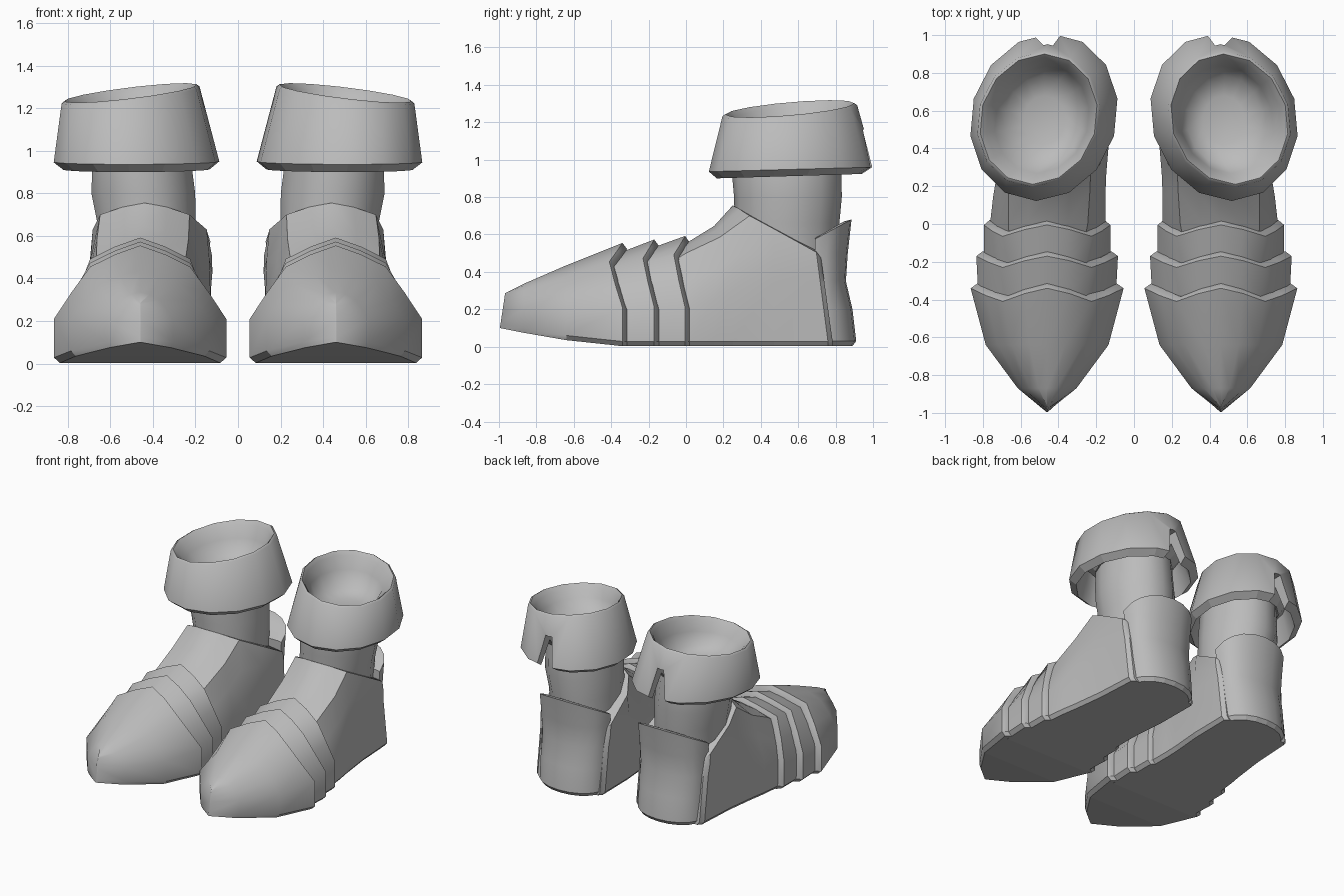
import bpy, bmesh, math

if "Cube" in bpy.data.objects:
    bpy.data.objects.remove(bpy.data.objects["Cube"], do_unlink=True)

grey = bpy.data.materials.new("plain grey")
grey.use_nodes = True
grey.diffuse_color = (0.5, 0.5, 0.5, 1)
grey.node_tree.nodes["Principled BSDF"].inputs["Base Color"].default_value = (0.5, 0.5, 0.5, 1)


def loft(name, rings):
    """Closed solid through equal-sized rings of points, capped at both ends."""
    bm = bmesh.new()
    loops = [[bm.verts.new(p) for p in ring] for ring in rings]
    n = len(loops[0])
    for a, b in zip(loops, loops[1:]):
        for i in range(n):
            j = (i + 1) % n
            bm.faces.new((a[i], a[j], b[j], b[i]))
    bm.faces.new(loops[0])
    bm.faces.new(loops[-1])
    bmesh.ops.recalc_face_normals(bm, faces=bm.faces)
    mesh = bpy.data.meshes.new(name)
    bm.to_mesh(mesh)
    bm.free()
    mesh.materials.append(grey)
    obj = bpy.data.objects.new(name, mesh)
    bpy.context.collection.objects.link(obj)
    return obj


def activate(obj):
    bpy.ops.object.select_all(action='DESELECT')
    obj.select_set(True)
    bpy.context.view_layer.objects.active = obj


def finish(obj, angle=40):
    """Smooth shading with crisp edges and a flat sole, mirrored for the other foot."""
    activate(obj)
    bpy.ops.object.shade_smooth_by_angle(angle=math.radians(angle))
    for face in obj.data.polygons:
        if face.normal.z < -0.5:
            face.use_smooth = False
    obj.modifiers.new("other_foot", 'MIRROR')


def arch(y, w, zb, zs, ws, zm, zt, sweep=0.0, cx=0.46):
    """Arched foot section: sole, side, shoulder and ridge; sweep pulls the shoulder forward."""
    half = [(w * 0.93, y, zb), (w, y, zb + 0.025), (w, y, zs),
            ((w + ws) / 2 + 0.004, y - sweep * 0.55, (zs + zm) / 2),
            (ws, y - sweep, zm), (ws * 0.5, y - sweep * 0.4, (zm + zt) / 2 + 0.008)]
    right = [(cx + x, a, b) for x, a, b in half]
    left = [(cx - x, a, b) for x, a, b in reversed(half)]
    return right + [(cx, y, zt)] + left


def lip(ring, cx=0.46):
    """Recessed rear edge of a plate; the sole stays level."""
    return [(cx + (x - cx) * 0.91, y + 0.025, z * 0.94 if z > 0.05 else z) for x, y, z in ring]


def oval(cx, cy, rx, ry, z, tilt_x=0.0, tilt_y=0.0, skew=0.0, n=14):
    ring = []
    for i in range(n):
        a = math.tau * (i + 0.5) / n
        c, s = math.cos(a), math.sin(a)
        ring.append((cx + rx * c - skew * ry * s, cy + ry * s, z + tilt_x * c + tilt_y * s))
    return ring


# Toe cap, drawn to a narrow upright tip
toe_tip = [(x, y + 0.15 * (z - 0.1), z)
           for x, y, z in arch(-0.995, 0.004, 0.10, 0.2, 0.002, 0.27, 0.285)]
toe_back = arch(-0.34, 0.405, 0.003, 0.21, 0.235, 0.455, 0.555, 0.07)
finish(loft("toe_cap", [
    toe_tip,
    arch(-0.87, 0.155, 0.075, 0.205, 0.09, 0.30, 0.335),
    arch(-0.64, 0.325, 0.035, 0.21, 0.19, 0.375, 0.435),
    toe_back, lip(toe_back)]), 56)

# Two overlapping instep plates
for name, y0, y1, w0, w1, z0, z1 in (
        ("front_instep_plate", -0.36, -0.17, 0.365, 0.375, 0.50, 0.573),
        ("rear_instep_plate", -0.19, -0.005, 0.335, 0.335, 0.525, 0.592)):
    back = arch(y1, w1, 0.003, 0.21, 0.235, z1 - 0.1, z1, 0.06)
    finish(loft(name, [arch(y0, w0, 0.003, 0.2, 0.2, z0 - 0.08, z0, 0.05),
                       back, lip(back)]), 50)

# Foot shell, rising to a slanted ankle rim
shell_back = arch(0.72, 0.278, 0.003, 0.35, 0.283, 0.505, 0.53, cx=0.405)
shell_back = [(x, y + 0.04 - 0.13 * max(z - 0.02, 0), z) for x, y, z in shell_back]
finish(loft("foot_shell", [
    arch(-0.05, 0.30, 0.003, 0.20, 0.20, 0.45, 0.53, 0.03),
    arch(0.02, 0.305, 0.003, 0.21, 0.21, 0.50, 0.565, 0.02, 0.455),
    arch(0.15, 0.297, 0.003, 0.25, 0.215, 0.585, 0.645, -0.03, 0.448),
    arch(0.25, 0.29, 0.003, 0.30, 0.21, 0.70, 0.755, -0.09, 0.438),
    arch(0.47, 0.285, 0.003, 0.35, 0.268, 0.63, 0.64, 0, 0.415),
    shell_back, lip(shell_back, 0.405)]), 42)


# Rounded heel guard
def heel_ring(yb, z, w=0.258, slope=0.0, y0=0.69):
    ring = []
    for i in range(11):
        a = math.pi * i / 10
        c, s = math.cos(a), math.sin(a)
        x = math.copysign(abs(c) ** 0.95, c) * w
        t = max(s, 0) ** 0.88
        ring.append((0.4 + x, y0 + (yb - y0) * t, z + slope * t))
    return ring


finish(loft("heel_guard", [
    heel_ring(0.89, 0.003, 0.24), heel_ring(0.91, 0.03), heel_ring(0.89, 0.2),
    heel_ring(0.855, 0.35), heel_ring(0.865, 0.5, 0.265),
    heel_ring(0.885, 0.575, 0.27, 0.105), heel_ring(0.845, 0.58, 0.24, 0.09),
    heel_ring(0.80, 0.575, 0.22, 0.07)]))

# Ankle shaft
finish(loft("ankle_shaft", [
    oval(0.42, 0.54, 0.23, 0.27, 0.4), oval(0.43, 0.54, 0.237, 0.28, 0.66),
    oval(0.445, 0.545, 0.25, 0.288, 0.8), oval(0.45, 0.54, 0.242, 0.292, 0.9),
    oval(0.455, 0.54, 0.235, 0.285, 1.04)]))

# Flared cuff, slightly turned in, with a bowl-shaped opening and a hollow underside
skew = 0.09
cuff = loft("cuff", [
    oval(0.475, 0.55, 0.11, 0.13, 1.055), oval(0.48, 0.55, 0.2, 0.235, 1.09),
    oval(0.488, 0.553, 0.25, 0.285, 1.175, -0.02, 0.015, skew),
    oval(0.498, 0.555, 0.285, 0.32, 1.245, -0.035, 0.03, skew),
    oval(0.505, 0.555, 0.31, 0.345, 1.272, -0.035, 0.03, skew),
    oval(0.505, 0.555, 0.325, 0.36, 1.262, -0.035, 0.03, skew),
    oval(0.477, 0.565, 0.39, 0.443, 0.948, 0, 0.012, skew),
    oval(0.475, 0.56, 0.345, 0.395, 0.912, 0, 0.012, skew),
    oval(0.48, 0.555, 0.295, 0.335, 1.1, 0, 0, skew), oval(0.475, 0.55, 0.23, 0.27, 1.02)])

# Tapered notch at the rear of the cuff
notch = [(-0.085, 0.85), (0.085, 0.85), (0.025, 1.16), (-0.025, 1.16)]
cutter = loft("notch_cutter", [[(0.455 + x, y, z) for x, z in notch] for y in (0.84, 1.1)])
cutter.hide_render = True
cut = cuff.modifiers.new("notch", 'BOOLEAN')
cut.operation, cut.object, cut.solver = 'DIFFERENCE', cutter, 'EXACT'
activate(cuff)
bpy.ops.object.modifier_apply(modifier="notch")
bpy.data.objects.remove(cutter, do_unlink=True)
finish(cuff, 62)
